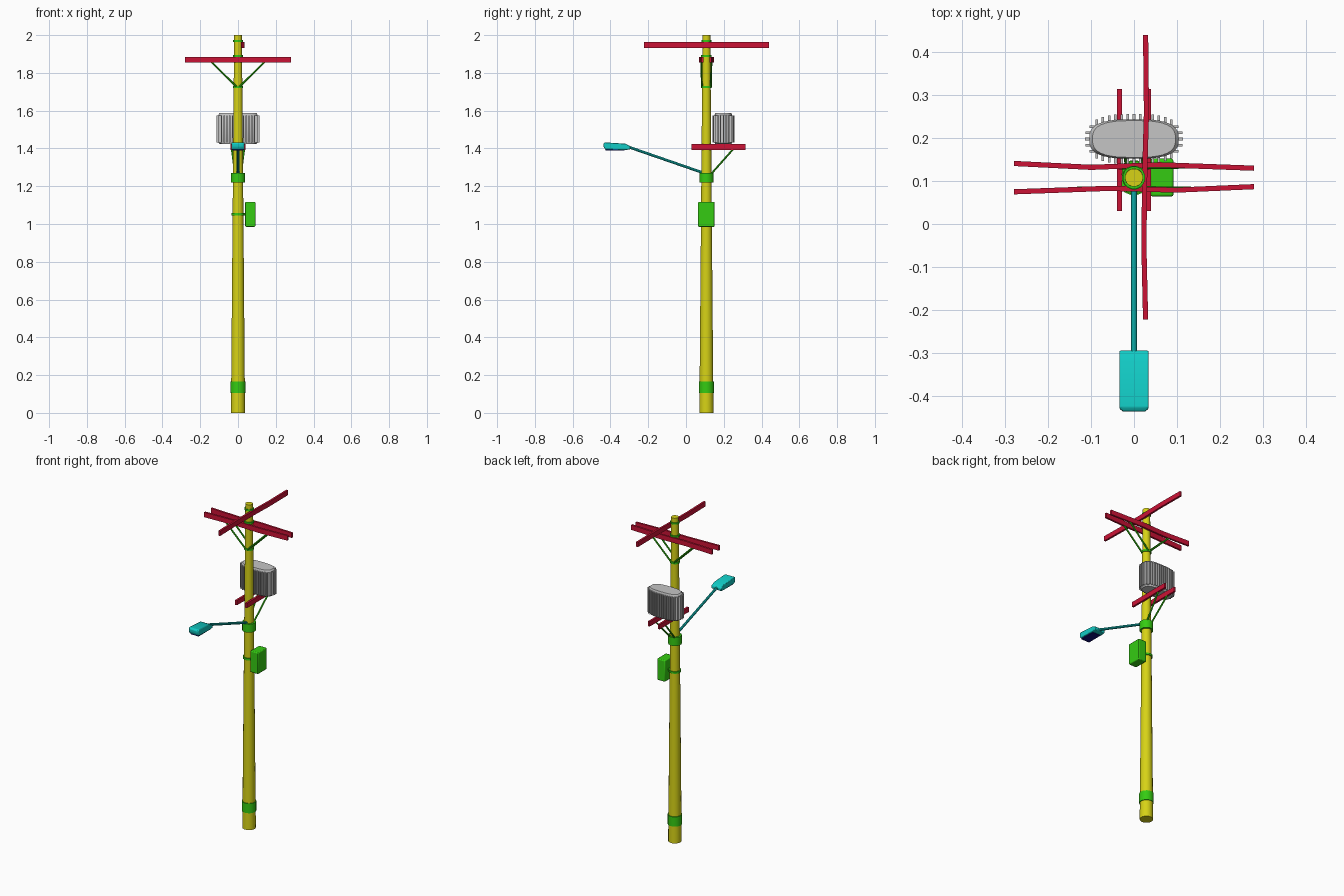
import bpy, bmesh, math
from mathutils import Vector

if "Cube" in bpy.data.objects:
    bpy.data.objects.remove(bpy.data.objects["Cube"], do_unlink=True)


def material(name, rgb):
    m = bpy.data.materials.new(name)
    m.use_nodes = True
    m.diffuse_color = (*rgb, 1)
    m.node_tree.nodes["Principled BSDF"].inputs["Base Color"].default_value = (*rgb, 1)
    return m


YELLOW = material("pole yellow", (0.68, 0.65, 0.008))
GREEN = material("fitting green", (0.035, 0.6, 0.006))
RED = material("beam red", (0.6, 0.006, 0.036))
CYAN = material("lamp cyan", (0.006, 0.6, 0.56))
NAVY = material("lens navy", (0.004, 0.004, 0.2))
GREY = material("transformer grey", (0.56, 0.56, 0.56))
PY = 0.108  # pole centre line in y


def finish(name, bm, mat, smooth=False, bevel=0):
    bmesh.ops.recalc_face_normals(bm, faces=bm.faces)
    me = bpy.data.meshes.new(name)
    bm.to_mesh(me)
    bm.free()
    me.materials.append(mat)
    ob = bpy.data.objects.new(name, me)
    bpy.context.collection.objects.link(ob)
    if bevel:
        mod = ob.modifiers.new("bevel", "BEVEL")
        mod.width, mod.segments = bevel, 2
    if smooth:
        bpy.ops.object.select_all(action="DESELECT")
        ob.select_set(True)
        bpy.context.view_layer.objects.active = ob
        bpy.ops.object.shade_smooth_by_angle(angle=math.radians(35))
    return ob


def loft(bm, rings):
    """Skin a list of point rings and cap both ends."""
    loops = [[bm.verts.new(p) for p in ring] for ring in rings]
    n = len(loops[0])
    for a, b in zip(loops, loops[1:]):
        for i in range(n):
            j = (i + 1) % n
            bm.faces.new((a[i], a[j], b[j], b[i]))
    bm.faces.new(loops[0])
    bm.faces.new(loops[-1])


def turned(name, profile, mat, n=16):
    bm = bmesh.new()
    angles = [math.tau * (i + 0.5) / n for i in range(n)]
    loft(bm, [[(r * math.cos(a), PY + r * math.sin(a), z) for a in angles] for r, z in profile])
    return finish(name, bm, mat, True)


def rod(name, p, q, r, mat, n=8):
    p, q = Vector(p), Vector(q)
    rot = (q - p).to_track_quat("Z", "Y")
    ring = [rot @ Vector((r * math.cos(math.tau * i / n), r * math.sin(math.tau * i / n), 0)) for i in range(n)]
    bm = bmesh.new()
    loft(bm, [[p + v for v in ring], [q + v for v in ring]])
    return finish(name, bm, mat, True)


def box(bm, lo, hi):
    x, y, z = lo
    X, Y, Z = hi
    loft(bm, [[(x, y, h), (X, y, h), (X, Y, h), (x, Y, h)] for h in (z, Z)])


def beam(name, path, z, along_x, t=0.006, h=0.015):
    """Slightly warped plank; path holds (position along, sideways) pairs."""
    rings = []
    for s, d in path:
        ring = [(d - t, z - h), (d + t, z - h), (d + t, z + h), (d - t, z + h)]
        rings.append([(s, a, b) if along_x else (a, s, b) for a, b in ring])
    bm = bmesh.new()
    loft(bm, rings)
    return finish(name, bm, RED)


def pole_radius(z):
    return 0.038 - 0.0085 * z


# Tapered pole and its metal bands
turned("pole", [(pole_radius(0), 0), (pole_radius(1), 1), (pole_radius(2), 2)], YELLOW)
for name, z, h, extra in (("base_band", 0.135, 0.03, 0.004), ("lamp_band", 1.245, 0.026, 0.011),
                          ("box_strap", 1.052, 0.006, 0.006), ("brace_ring", 1.725, 0.006, 0.005),
                          ("arm_ring", 1.889, 0.005, 0.006), ("top_ring", 1.968, 0.005, 0.005)):
    r = pole_radius(z) + extra
    turned(name, [(r, z - h), (r, z + h)], GREEN)

# Top crossarms
beam("crossarm_back", [(-0.28, 0.141), (-0.1, 0.132), (0.06, 0.138), (0.28, 0.13)], 1.87, True)
beam("crossarm_front", [(-0.28, 0.075), (-0.06, 0.083), (0.1, 0.079), (0.28, 0.087)], 1.87, True)
beam("crossarm_long", [(-0.222, 0.027), (-0.05, 0.023), (0.12, 0.025), (0.26, 0.029), (0.44, 0.027)], 1.948, False)

# Diagonal braces, mirrored left and right
for side, tag in ((1, "left"), (-1, "right")):
    for d, place in ((-0.024, "front"), (0.024, "back")):
        rod(f"arm_brace_{place}_{tag}", (side * 0.006, PY + d, 1.725),
            (side * 0.143, PY + d * 1.1, 1.86), 0.005, GREEN)
    beam(f"platform_beam_{tag}", [(0.03, side * 0.034), (0.17, side * 0.033), (0.314, side * 0.034)], 1.408, False)
    rod(f"platform_brace_{tag}", (side * 0.016, PY + 0.025, 1.265), (side * 0.033, 0.253, 1.4), 0.005, GREEN)

# Transformer tank with a rounded outline
CY, A, B = 0.198, 0.104, 0.046


def tank_outline(n=40):
    pts = []
    for i in range(n):
        c, s = math.cos(math.tau * i / n), math.sin(math.tau * i / n)
        pts.append((A * math.copysign(abs(c) ** 0.7, c), B * math.copysign(abs(s) ** 0.7, s)))
    return pts


outline = tank_outline()
bm = bmesh.new()
loft(bm, [[(x * k, CY + y * k, z) for x, y in outline]
          for k, z in ((0.93, 1.423), (1, 1.43), (1, 1.578), (0.93, 1.587))])
finish("transformer_tank", bm, GREY, True)

# Cooling fins following the outline
E = 2 / 0.7
bm = bmesh.new()
w, z0, z1 = 0.003, 1.432, 1.575
for i in range(-6, 7):
    x = i * 0.0145
    y = B * (1 - (abs(x) / A) ** E) ** (1 / E)
    for s in (-1, 1):
        lo, hi = sorted((CY + s * (y - 0.012), CY + s * (y + 0.012)))
        box(bm, (x - w, lo, z0), (x + w, hi, z1))
for i in range(-2, 3):
    y = i * 0.0145
    x = A * (1 - (abs(y) / B) ** E) ** (1 / E)
    for s in (-1, 1):
        lo, hi = sorted((s * (x - 0.015), s * (x + 0.01)))
        box(bm, (lo, CY + y - w, z0), (hi, CY + y + w, z1))
finish("transformer_fins", bm, GREY)

# Junction box on the model's left side
bm = bmesh.new()
box(bm, (0.038, 0.064, 0.985), (0.092, 0.152, 1.117))
finish("junction_box", bm, GREEN, True, 0.005)
bm = bmesh.new()
box(bm, (0.02, PY - 0.012, 1.046), (0.045, PY + 0.012, 1.058))
finish("box_bracket", bm, GREEN)

# Street lamp arm, head and lens
rod("lamp_arm", (0, PY - 0.02, 1.272), (0, -0.305, 1.408), 0.0075, CYAN, 10)
side_profile = [(-0.437, 1.41), (-0.428, 1.395), (-0.32, 1.392), (-0.295, 1.395),
                (-0.295, 1.412), (-0.32, 1.425), (-0.428, 1.432), (-0.437, 1.426)]
bm = bmesh.new()
loft(bm, [[(x, y if y > -0.43 else y + d, z) for y, z in side_profile]
          for x, d in ((-0.034, 0.007), (-0.026, 0), (0.026, 0), (0.034, 0.007))])
finish("lamp_head", bm, CYAN, True, 0.003)
bm = bmesh.new()
box(bm, (-0.028, -0.425, 1.389), (0.028, -0.325, 1.396))
finish("lamp_lens", bm, NAVY)
